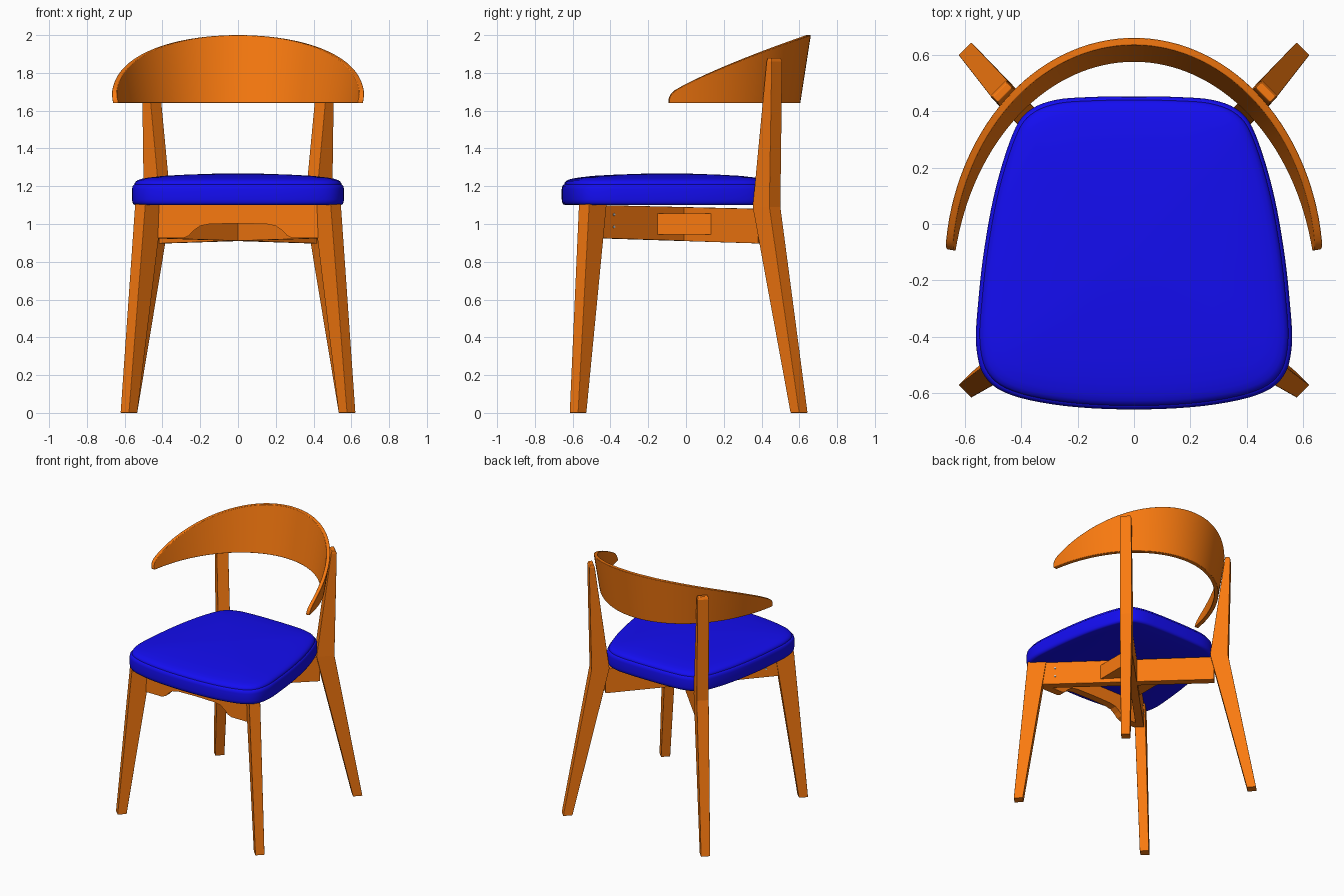
import bpy, bmesh, math
from mathutils import Vector

if "Cube" in bpy.data.objects:
    bpy.data.objects.remove(bpy.data.objects["Cube"])


def material(name, rgb):
    m = bpy.data.materials.new(name)
    m.diffuse_color = (*rgb, 1)
    m.use_nodes = True
    m.node_tree.nodes["Principled BSDF"].inputs["Base Color"].default_value = m.diffuse_color
    return m


WOOD = material("orange wood", (0.95, 0.195, 0.005))
FABRIC = material("blue fabric", (0.007, 0.004, 0.88))
STEEL = material("steel", (0.6, 0.6, 0.6))


def loft(name, rings, mat, bevel=0.0, smooth=None):
    """Skin a list of closed rings and cap both ends."""
    bm = bmesh.new()
    vs = [[bm.verts.new(p) for p in r] for r in rings]
    n = len(rings[0])
    for a, b in zip(vs, vs[1:]):
        for i in range(n):
            j = (i + 1) % n
            bm.faces.new((a[i], a[j], b[j], b[i]))
    bm.faces.new(vs[0][::-1])
    bm.faces.new(vs[-1])
    bmesh.ops.recalc_face_normals(bm, faces=bm.faces)
    me = bpy.data.meshes.new(name)
    bm.to_mesh(me)
    bm.free()
    me.materials.append(mat)
    ob = bpy.data.objects.new(name, me)
    bpy.context.collection.objects.link(ob)
    if bevel:
        mod = ob.modifiers.new("bevel", 'BEVEL')
        mod.width, mod.segments, mod.limit_method = bevel, 2, 'ANGLE'
    if smooth:
        bpy.ops.object.select_all(action='DESELECT')
        ob.select_set(True)
        bpy.context.view_layer.objects.active = ob
        bpy.ops.object.shade_smooth_by_angle(angle=math.radians(smooth))
    return ob


# Legs: tapered blocks set on the diagonals; sections are (z, thickness, outer xy, inner xy)
def leg(name, sx, sy, sections):
    rings = []
    for z, t, (ox, oy), (ix, iy) in sections:
        h = t / 2 / math.sqrt(2)
        rings.append([(sx * (ox + h), sy * (oy - h), z), (sx * (ox - h), sy * (oy + h), z),
                      (sx * (ix - h), sy * (iy + h), z), (sx * (ix + h), sy * (iy - h), z)])
    loft(name, rings, WOOD, 0.003)


FRONT = [(0, .064, (.600, .594), (.555, .549)), (1.105, .078, (.518, .540), (.425, .447))]
BACK = [(0, .064, (.600, .622), (.555, .575)), (1.09, .084, (.470, .471), (.382, .382)),
        (1.86, .080, (.482, .482), (.454, .454)), (1.88, .072, (.476, .476), (.458, .458))]
for side, sx in (("left", -1), ("right", 1)):
    leg("front_leg_" + side, sx, -1, FRONT)
    leg("back_leg_" + side, sx, 1, BACK)

# Crossed diagonal rails under the seat, with screw heads
for side, sx in (("left", -1), ("right", 1)):
    d = Vector((sx, -1, 0)).normalized()
    nrm = Vector((-d.y, d.x, 0)) * 0.028
    rings = []
    for p, lo, hi in ((Vector((sx * .45, -.47, 0)), .925, 1.10), (Vector((-sx * .40, .40, 0)), .897, 1.08)):
        rings.append([p + nrm * s + Vector((0, 0, z)) for s, z in ((1, lo), (-1, lo), (-1, hi), (1, hi))])
    loft("diagonal_rail_" + side, rings, WOOD, 0.002)
    for z in (.985, 1.05):
        c = Vector((sx * .385, -.40, z))
        rings = [[c + nrm * k + d * (.007 * math.cos(a)) + Vector((0, 0, .007 * math.sin(a)))
                  for a in [i * math.pi / 4 for i in range(8)]] for k in (-1.08, 1.08)]
        loft("rail_screw", rings, STEEL)

# Corner blocks where the rails cross
for side, sx in (("left", -1), ("right", 1)):
    tri = [(sx * .178, -.17), (sx * .178, .17), (sx * .01, 0)]
    loft("corner_block_" + side, [[(x, y, z) for x, y in tri] for z in (.945, 1.055)], WOOD)

# Front apron with an arched notch
half = [(.0, 1.003), (.15, 1.0), (.20, .99), (.235, .965), (.26, .938), (.29, .925), (.43, .925), (.43, 1.10)]
prof = half + [(-x, z) for x, z in half[:0:-1]]
loft("front_apron", [[(x, y, z) for x, z in prof] for y in (-.495, -.44)], WOOD)

# Seat cushion: rounded outline, scaled rings with a seam and a domed top
pts = [(0, -.658), (.25, -.645), (.44, -.605), (.53, -.54), (.56, -.43), (.553, -.28), (.53, -.08),
       (.49, .13), (.43, .32), (.375, .40), (.28, .44), (.14, .451), (0, .453)]
loop = [Vector(p) for p in pts + [(-x, y) for x, y in pts[-2:0:-1]]]
outline = []
for i in range(len(loop)):
    a, b, c, e = (loop[(i + k) % len(loop)] for k in (-1, 0, 1, 2))
    for s in range(5):
        t = s / 5
        outline.append(0.5 * (2 * b + (c - a) * t + (2 * a - 5 * b + 4 * c - e) * t * t
                              + (3 * b - a - 3 * c + e) * t ** 3))
layers = [(.5, 1.10), (.965, 1.10), (.985, 1.104), (.996, 1.115), (1, 1.13), (1, 1.185), (.994, 1.201),
          (.982, 1.208), (.976, 1.209), (.974, 1.216), (.966, 1.224), (.945, 1.232), (.91, 1.239), (.84, 1.246),
          (.7, 1.255), (.5, 1.261), (.25, 1.266), (.03, 1.268)]
ctr = Vector((0, -.1))
rings = []
for s, z in layers:
    rings.append([(*(ctr + (p - ctr) * s), z) for p in outline])
loft("seat_cushion", rings, FABRIC, smooth=50)

# Backrest: conical band, tall at the back and tapering to rounded arm tips
CY, A, B = -.26, .675, .865
th0 = math.asin((-.09 - CY) / B)
N = 64
params = [0, .002, .006, .014] + [i / N for i in range(2, N - 1)] + [.986, .994, .998, 1]
rings = []
for u in params:
    th = th0 + (math.pi - 2 * th0) * u
    p = Vector((A * math.cos(th), CY + B * math.sin(th), 0))
    n = Vector((math.cos(th) / A, math.sin(th) / B, 0)).normalized()
    s = max(0, (p.y + .09) / .695)
    r = min(1, min(u, 1 - u) / .014)
    h = .016 + .029 * math.sqrt(1 - (1 - r) ** 2) + .315 * s ** .85
    lean = n * (.155 * h)
    lo, hi = Vector((0, 0, 1.64)), Vector((0, 0, 1.64 + h))
    rings.append([p + lo, p - n * .03 + lo, p - n * .026 + lean + hi, p + lean + hi])
loft("backrest", rings, WOOD, 0.003, smooth=35)
